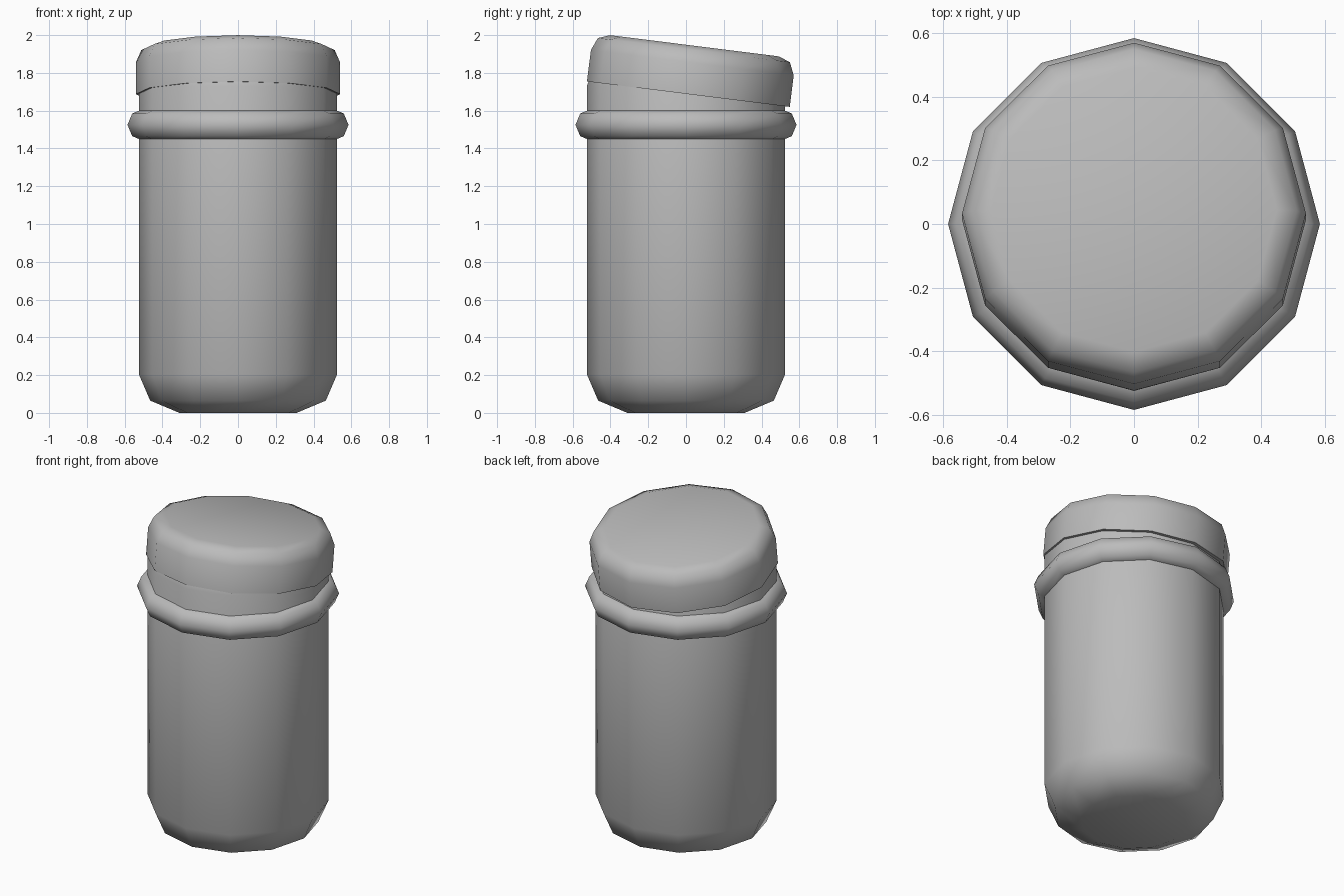
import bpy, math

SIDES = 12

if "Cube" in bpy.data.objects:
    bpy.data.objects.remove(bpy.data.objects["Cube"], do_unlink=True)

grey = bpy.data.materials.new("plain grey")
grey.use_nodes = True
colour = (0.5, 0.5, 0.5, 1)
grey.diffuse_color = colour
grey.node_tree.nodes["Principled BSDF"].inputs["Base Color"].default_value = colour


def finish(obj, name):
    obj.name = name
    obj.data.materials.append(grey)
    bpy.ops.object.select_all(action='DESELECT')
    obj.select_set(True)
    bpy.context.view_layer.objects.active = obj
    bpy.ops.object.shade_smooth_by_angle(angle=math.radians(62))
    return obj


def turned(name, profile):
    """Solid of revolution from (radius, height) points, bottom to top."""
    verts, faces = [], []
    for r, z in profile:
        for i in range(SIDES):
            a = math.tau * i / SIDES
            verts.append((r * math.cos(a), r * math.sin(a), z))
    for k in range(len(profile) - 1):
        for i in range(SIDES):
            j = (i + 1) % SIDES
            lo, hi = k * SIDES, (k + 1) * SIDES
            faces.append((lo + i, lo + j, hi + j, hi + i))
    faces.append(tuple(reversed(range(SIDES))))
    faces.append(tuple(range(len(verts) - SIDES, len(verts))))
    mesh = bpy.data.meshes.new(name)
    mesh.from_pydata(verts, [], faces)
    obj = bpy.data.objects.new(name, mesh)
    bpy.context.collection.objects.link(obj)
    return finish(obj, name)


# Jar body with rounded base and neck
turned("jar_body", [(0.31, 0), (0.465, 0.065), (0.525, 0.205),
                    (0.525, 1.73), (0.51, 1.77)])

# Collar ring around the neck
bpy.ops.mesh.primitive_torus_add(major_segments=SIDES, minor_segments=8,
                                 major_radius=0.5, minor_radius=0.085,
                                 location=(0, 0, 1.525))
finish(bpy.context.object, "collar_ring")

# Tilted lid with rounded shoulder
lid = turned("lid", [(0.541, 0), (0.541, 0.168), (0.512, 0.235), (0.45, 0.258)])
lid.location = (0, 0.0125, 1.6875)
lid.rotation_euler.x = math.radians(-7.16)
